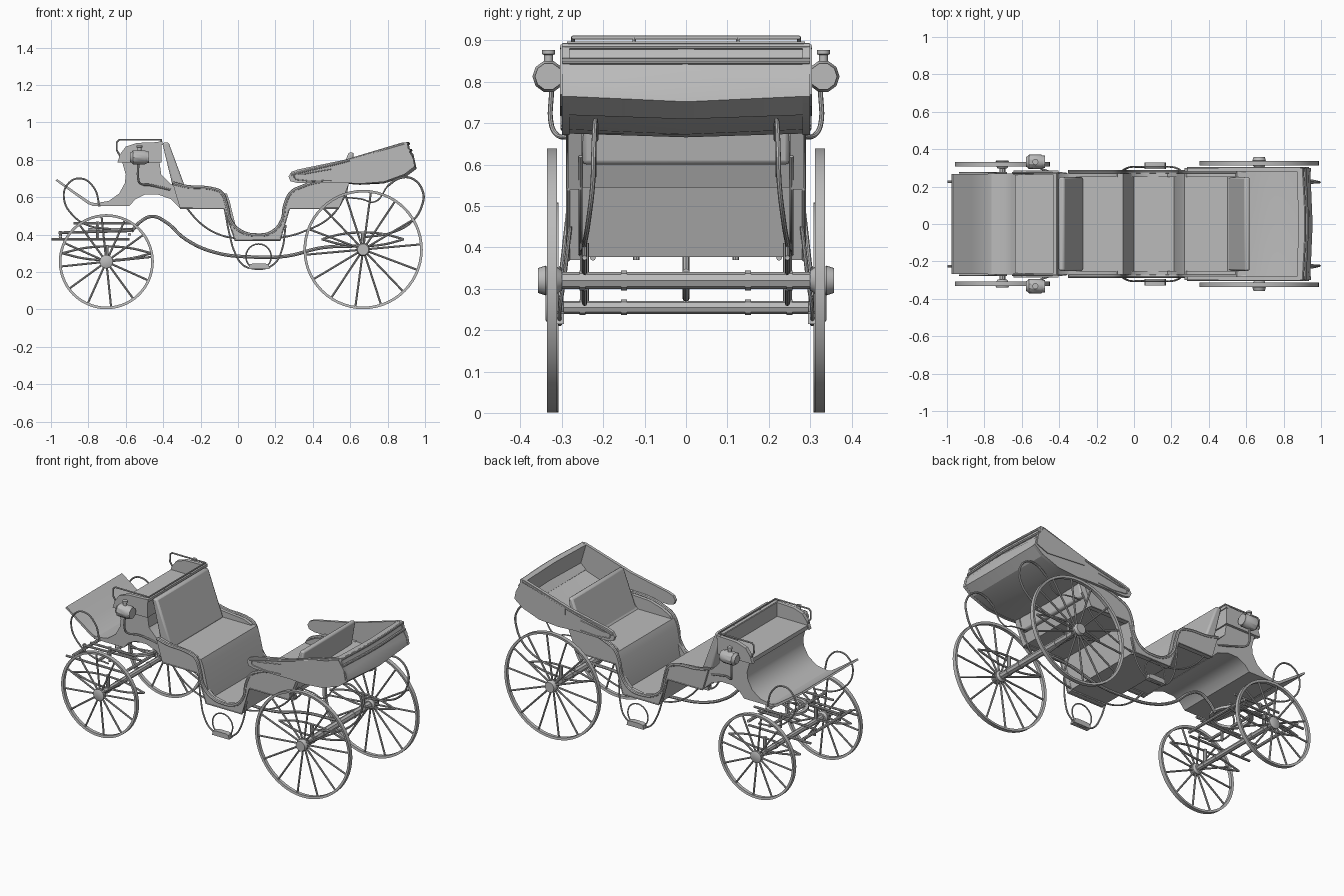
import bpy, bmesh
from math import sin, cos, pi

cube = bpy.data.objects.get("Cube")
if cube:
    bpy.data.objects.remove(cube, do_unlink=True)

grey = bpy.data.materials.new("plain_grey")
grey.use_nodes = True
grey.diffuse_color = (0.5, 0.5, 0.5, 1)
grey.node_tree.nodes["Principled BSDF"].inputs["Base Color"].default_value = (0.5, 0.5, 0.5, 1)
SIDES = (("near", -1), ("far", 1))


def add(name, mesh):
    mesh.materials.clear()
    mesh.materials.append(grey)
    ob = bpy.data.objects.new(name, mesh)
    bpy.context.collection.objects.link(ob)
    bpy.ops.object.select_all(action="DESELECT")
    ob.select_set(True)
    bpy.context.view_layer.objects.active = ob
    bpy.ops.object.shade_smooth_by_angle(angle=0.6)
    return ob


def from_bm(name, bm):
    bmesh.ops.recalc_face_normals(bm, faces=bm.faces[:])
    mesh = bpy.data.meshes.new(name)
    bm.to_mesh(mesh)
    bm.free()
    return add(name, mesh)


def slab(name, pts, y0, y1, mid=None):
    """Side profile (x, z) extruded across y, optionally through another middle profile."""
    bm = bmesh.new()
    rows = [(y0, pts), ((y0 + y1) / 2, mid), (y1, pts)] if mid else [(y0, pts), (y1, pts)]
    rings = [[bm.verts.new((x, y, z)) for x, z in prof] for y, prof in rows]
    bm.faces.new(rings[0])
    bm.faces.new(rings[-1])
    for a, b in zip(rings, rings[1:]):
        for i in range(len(pts)):
            j = (i + 1) % len(pts)
            bm.faces.new((a[i], a[j], b[j], b[i]))
    return from_bm(name, bm)


def lathe(name, prof, center, axis="y", n=40):
    """Closed (radius, offset) profile turned about an axis."""
    bm = bmesh.new()
    cx, cy, cz = center
    rings = []
    for k in range(n):
        c, s = cos(2 * pi * k / n), sin(2 * pi * k / n)
        if axis == "y":
            ring = [(cx + r * c, cy + o, cz + r * s) for r, o in prof]
        elif axis == "x":
            ring = [(cx + o, cy + r * c, cz + r * s) for r, o in prof]
        else:
            ring = [(cx + r * c, cy + r * s, cz + o) for r, o in prof]
        rings.append([bm.verts.new(p) for p in ring])
    for k in range(n):
        a, b = rings[k], rings[(k + 1) % n]
        for i in range(len(prof)):
            j = (i + 1) % len(prof)
            bm.faces.new((a[i], a[j], b[j], b[i]))
    bmesh.ops.remove_doubles(bm, verts=bm.verts[:], dist=1e-5)
    return from_bm(name, bm)


def tubes(name, paths, r, curved=True):
    """Round bars along one or more paths."""
    cu = bpy.data.curves.new(name, "CURVE")
    cu.dimensions = "3D"
    cu.bevel_depth, cu.bevel_resolution, cu.resolution_u = r, 2, 6
    cu.use_fill_caps = True
    for path in paths:
        sp = cu.splines.new("BEZIER" if curved else "POLY")
        pts = sp.bezier_points if curved else sp.points
        pts.add(len(path) - 1)
        for p, co in zip(pts, path):
            if curved:
                p.co = co
                p.handle_left_type = p.handle_right_type = "AUTO"
            else:
                p.co = (*co, 1)
    tmp = bpy.data.objects.new(name + "_path", cu)
    bpy.context.collection.objects.link(tmp)
    mesh = bpy.data.meshes.new_from_object(tmp.evaluated_get(bpy.context.evaluated_depsgraph_get()))
    bpy.data.objects.remove(tmp, do_unlink=True)
    mesh.name = name
    return add(name, mesh)


def at_y(pts, y):
    return [(x, y, z) for x, z in pts]


def both(pts, y):
    return [at_y(pts, -y), at_y(pts, y)]


# Wheels, hubs, spokes and axles
for label, x, R, y, n, ar, cap in (("fore", -0.704, 0.254, 0.32, 12, 0.016, .02),
                                   ("rear", 0.669, 0.319, 0.324, 14, 0.021, .034)):
    z = R + .001
    for side, s in SIDES:
        c = (x, s * y, z)
        lathe(f"{label}_rim_{side}", [(R, -.012), (R, .012), (R - .014, .01), (R - .014, -.01)], c, n=56)
        lathe(f"{label}_hub_{side}", [(0, -s * .024), (.024, -s * .024), (.033, -s * .012), (.033, s * .012),
                                      (.036, s * .016), (.03, s * cap), (0, s * cap)], c, n=20)
        spokes = [[(x + r * cos(a), s * y, z + r * sin(a)) for r in (.02, R - .01)]
                  for a in [2 * pi * (k + .2) / n for k in range(n)]]
        tubes(f"{label}_spokes_{side}", spokes, .0055, False)
    tubes(f"{label}_axle", [[(x, -y, z), (x, y, z)]], ar, False)
    collars = [[(x, k - .007, z), (x, k + .007, z)] for k in (-.25, -.15, .15, .25)]
    tubes(f"{label}_axle_collars", collars, ar + .003, False)

# Driver's box, footboard and seat
slab("driver_box", [(-.62, .79), (-.6, .72), (-.605, .675), (-.635, .62), (-.69, .58), (-.78, .565), (-.78, .553),
                    (-.58, .553), (-.55, .588), (-.5, .613), (-.43, .615), (-.36, .59), (-.31, .54),
                    (-.30, .655), (-.36, .67), (-.41, .72), (-.42, .79)], -.27, .27)
slab("footboard", [(-.975, .688), (-.87, .612), (-.8, .562), (-.77, .553), (-.75, .565),
                   (-.79, .574), (-.865, .625), (-.968, .697)], -.267, .267)
for side, s in SIDES:
    slab(f"driver_seat_side_{side}", [(-.645, .785), (-.63, .83), (-.6, .87), (-.54, .89), (-.41, .895), (-.41, .785)],
         s * .262, s * .285)
slab("driver_seat_back", [(-.43, .785), (-.43, .895), (-.411, .895), (-.411, .785)], -.265, .265)
slab("driver_seat", [(-.635, .785), (-.635, .81), (-.42, .81), (-.42, .785)], -.265, .265)
slab("driver_seat_trim", [(-.425, .88), (-.425, .897), (-.405, .897), (-.405, .88)], -.287, .287)
rail = [(-.63, .82), (-.648, .85), (-.648, .895), (-.635, .907), (-.41, .907)]
tubes("driver_rail", [at_y(rail, .273) + at_y(rail[::-1], -.273)], .005, False)
tubes("driver_rail_posts", both([(-.41, .89), (-.41, .907)], .125), .004, False)

# Lamps on brackets
for side, s in SIDES:
    y = s * .332
    lathe(f"lamp_{side}", [(0, -.05), (.026, -.05), (.03, -.042), (.039, -.035), (.039, .03),
                           (.033, .04), (.033, .05), (0, .05)], (-.527, y, .813), "x", 10)
    lathe(f"lamp_chimney_{side}", [(0, 0), (.011, 0), (.011, .018), (.016, .02), (.016, .03), (0, .03)],
          (-.527, y, .847), "z", 12)
    tubes(f"lamp_bracket_{side}", [[(-.533, s * .325, .78), (-.533, s * .325, .695), (-.525, s * .315, .675),
                                    (-.47, s * .285, .665), (-.36, s * .268, .64)]], .006)

# Passenger tub: seats and floor, side panels with moulded rim
slab("tub_seats_and_floor", [(-.35, .66), (-.31, .545), (-.075, .545), (-.015, .377), (.225, .377), (.275, .545),
                             (.535, .545), (.59, .68), (.56, .685), (.5, .61), (.27, .61), (.25, .57), (.215, .395),
                             (0, .395), (-.045, .58), (-.06, .62), (-.28, .62), (-.3, .66)], -.27, .27)
top = [(-.35, .675), (-.28, .657), (-.14, .645), (-.09, .625), (-.062, .56), (-.038, .47), (.02, .415),
       (.1, .397), (.18, .412), (.235, .475), (.252, .56), (.285, .625), (.34, .655), (.42, .68), (.6, .69)]
base = [(.54, .54), (.275, .54), (.225, .37), (-.015, .37), (-.075, .54), (-.31, .54)]
for side, s in SIDES:
    slab(f"tub_side_{side}", top + base, s * .252, s * .285)
tubes("tub_rim", both(top, .28), .01)
tubes("tub_lower_bead", both(base, .284), .004, False)

# Backrests
for name, prof in (("fore_backrest", [(-.405, .89), (-.372, .895), (-.27, .62), (-.34, .62)]),
                   ("rear_backrest", [(.592, .84), (.62, .838), (.58, .6), (.5, .6)])):
    ob = slab(name, prof, -.25, .25)
    bev = ob.modifiers.new("soft_edges", "BEVEL")
    bev.width, bev.segments = .01, 2

# Folded hood: arms, back wall and underside
hood = [(.27, .71), (.28, .685), (.32, .675), (.55, .678), (.65, .672), (.78, .682), (.89, .722), (.945, .765),
        (.936, .81), (.912, .85), (.905, .893), (.88, .893), (.57, .8), (.32, .748), (.285, .735)]
for side, s in SIDES:
    slab(f"hood_side_{side}", hood, s * .282, s * .3)
    slab(f"hood_side_fold_{side}", [(.6, .76), (.6, .8), (.89, .88), (.925, .83), (.935, .77), (.86, .74)],
         s * .295, s * .305)
tubes("hood_side_beads", both([(.285, .72), (.34, .735), (.57, .79), (.89, .885)], .298), .007)
tubes("hood_arm_seams", both([(.5, .69), (.35, .69), (.3, .71), (.36, .725), (.5, .75)], .3), .003)
slab("hood_back", [(.87, .89), (.9, .893), (.908, .85), (.934, .81), (.943, .765), (.887, .72), (.87, .74), (.905, .77)],
     -.284, .284,
     [(.88, .89), (.912, .893), (.92, .85), (.938, .83), (.955, .752), (.9, .71), (.88, .73), (.915, .77)])
for name, x, z in (("hood_top_bead", .9, .886), ("hood_middle_bead", .913, .85)):
    tubes(name, [[(x, -.298, z), (x + .012, 0, z), (x, .298, z)]], .008)
slab("hood_underside", [(.54, .682), (.65, .675), (.78, .685), (.887, .722), (.875, .735), (.77, .7), (.65, .69), (.55, .7)],
     -.283, .283,
     [(.54, .675), (.65, .666), (.78, .673), (.9, .712), (.885, .73), (.77, .69), (.65, .682), (.55, .695)])

# Central perch and body straps
tubes("perch", [at_y([(-.57, .417), (-.52, .47), (-.46, .497), (-.39, .47), (-.28, .375), (-.125, .305),
                      (.08, .28), (.26, .285), (.45, .33), (.66, .34)], 0)], .009)
tubes("body_straps", both([(-.37, .64), (-.29, .56), (-.2, .46), (-.1, .4), (0, .38), (.2, .38),
                           (.36, .42), (.5, .5), (.58, .62)], .255), .005)

# C-shaped springs fore and aft
tubes("rear_c_springs", [[(x, s * y, z) for x, y, z in
      [(.8, .218, .66), (.86, .218, .7), (.93, .22, .7), (.988, .223, .63), (.985, .225, .56),
       (.93, .235, .47), (.82, .245, .41), (.67, .25, .385)]] for _, s in SIDES], .006)
tubes("rear_hangers", both([(.56, .6), (.66, .59), (.73, .575), (.8, .66)], .22), .004)
tubes("fore_c_springs", both([(-.74, .55), (-.77, .65), (-.84, .7), (-.91, .67), (-.93, .59), (-.88, .5),
                              (-.79, .445), (-.68, .43)], .274), .005)

# Leaf springs over the axles
leaves = []
for cx, cz, h in ((-.7, .3, .24), (.667, .375, .22)):
    for k in (-1, 1):
        leaves += both([(cx - h, cz), (cx - h / 2, cz + k * .028), (cx, cz + k * .036),
                        (cx + h / 2, cz + k * .028), (cx + h, cz)], .245)
tubes("leaf_springs", leaves, .006)
tubes("spring_blocks", [[(x, s * .245, z), (x, s * .245, z + .09)] for x, z in ((-.704, .255), (.669, .32))
                        for _, s in SIDES], .011, False)

# Fore carriage frame
tubes("shaft_bars", both([(-.998, .375), (-.58, .375)], .225), .007, False)
tubes("fore_frame", both([(-.96, .41), (-.57, .42)], .12) + both([(-.88, .46), (-.57, .46)], .16), .007, False)
tubes("cross_bars", [[(x, -y, z), (x, y, z)] for x, y, z in ((-.95, .23, .39), (-.75, .27, .43), (-.58, .23, .4))],
      .009, False)
tubes("frame_posts", both([(-.75, .38), (-.75, .47)], .16) + both([(-.95, .37), (-.95, .42)], .12), .008, False)
lathe("turntable", [(.1, 0), (.12, 0), (.12, .015), (.1, .015)], (-.68, 0, .42), "z", 32)

# Entry steps
for side, s in SIDES:
    y = s * .305
    tubes(f"step_iron_{side}", [[(-.07, s * .28, .53), (-.045, s * .295, .4), (-.015, y, .3), (.03, y, .235), (.08, y, .218),
                                 (.14, y, .218), (.2, y, .25), (.235, s * .295, .32), (.255, s * .28, .45)]], .005)
    ring = [(.11 + .068 * cos(a), y, .282 + .068 * sin(a)) for a in [2 * pi * k / 24 for k in range(25)]]
    tubes(f"step_ring_{side}", [ring], .004, False)
    slab(f"step_plate_{side}", [(.055, .215), (.06, .24), (.08, .245), (.145, .245), (.165, .24), (.17, .215)],
         s * .295, s * .328)
